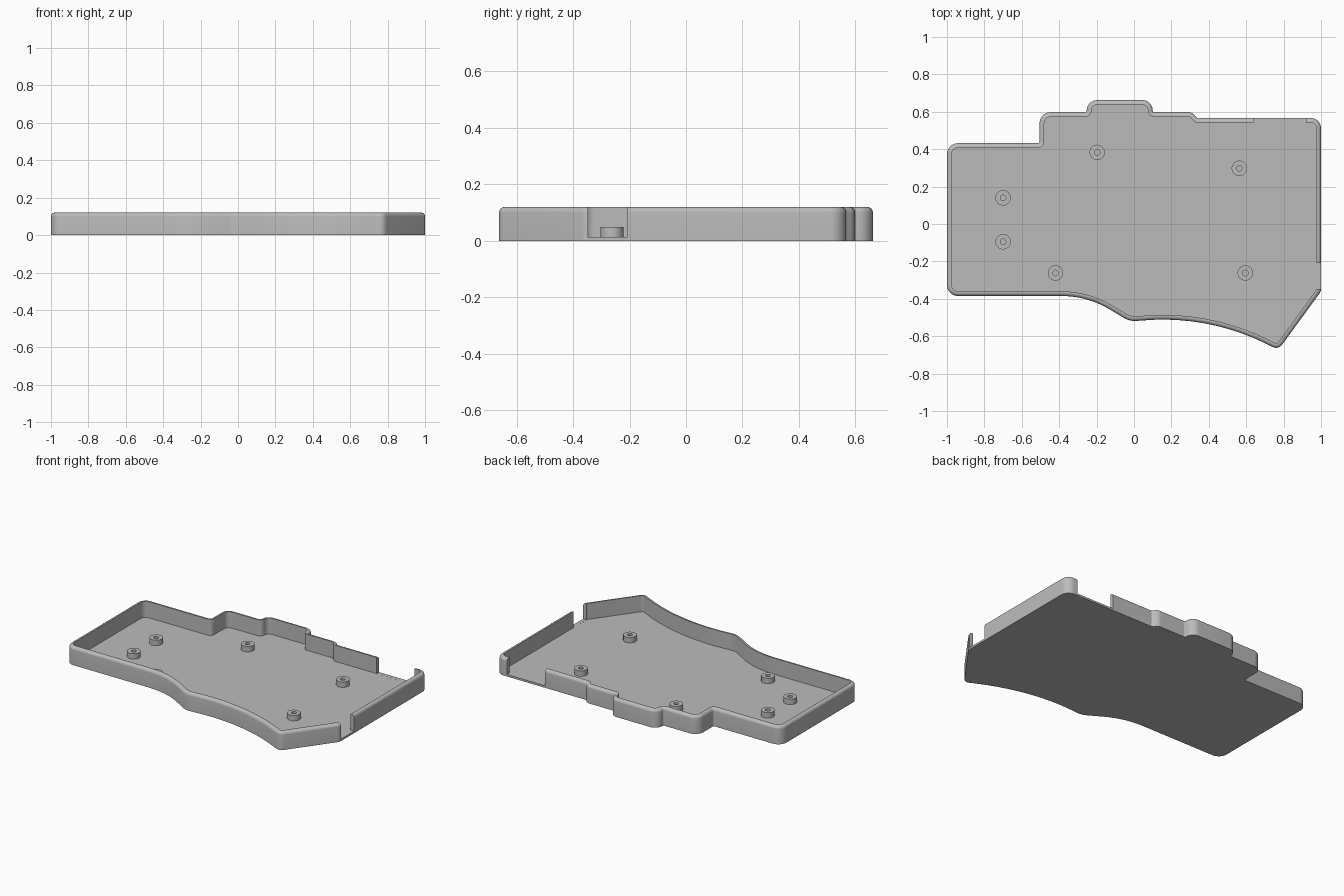
import bpy, bmesh, math
from mathutils import Vector

if "Cube" in bpy.data.objects:
    bpy.data.objects.remove(bpy.data.objects["Cube"], do_unlink=True)

HEIGHT, FLOOR, WALL, ROUND = 0.12, 0.013, 0.025, 0.02

grey = bpy.data.materials.new("plain grey")
grey.use_nodes = True
grey.diffuse_color = (0.5, 0.5, 0.5, 1)
grey.node_tree.nodes["Principled BSDF"].inputs["Base Color"].default_value = (0.5, 0.5, 0.5, 1)

# Case outline, counter-clockwise: corner x, corner y, fillet radius
CORNERS = [
    (-1, -0.385, 0.06), (-0.25, -0.385, 0.5), (-0.02, -0.522, 0.12),
    (0.39, -0.481, 1.25), (0.772, -0.673, 0.04), (1, -0.36, 0.04),
    (1, 0.567, 0.055), (0.337, 0.567, 0.01), (0.31, 0.598, 0.045),
    (0.1, 0.598, 0.008), (0.1, 0.662, 0.055), (-0.253, 0.662, 0.055),
    (-0.253, 0.598, 0.008), (-0.505, 0.598, 0.06), (-0.505, 0.432, 0.008),
    (-1, 0.432, 0.06),
]


def fillet_outline(corners, steps=10):
    """Replace every corner by an arc tangent to both of its sides."""
    points = []
    for i, (x, y, r) in enumerate(corners):
        p = Vector((x, y))
        a = (Vector(corners[i - 1][:2]) - p).normalized()
        b = (Vector(corners[(i + 1) % len(corners)][:2]) - p).normalized()
        half = a.angle(b) / 2
        centre = p + (a + b).normalized() * (r / math.sin(half))
        start = p + a * (r / math.tan(half)) - centre
        end = p + b * (r / math.tan(half)) - centre
        sweep = start.angle(end)
        for k in range(steps + 1):
            t = k / steps
            points.append(centre + (start * math.sin((1 - t) * sweep)
                                    + end * math.sin(t * sweep)) / math.sin(sweep))
    return points


def inset(points, d):
    """Move a closed outline inward by d."""
    result = []
    for i, p in enumerate(points):
        e1 = (p - points[i - 1]).normalized()
        e2 = (points[(i + 1) % len(points)] - p).normalized()
        n1, n2 = Vector((-e1.y, e1.x)), Vector((-e2.y, e2.x))
        result.append(p + (n1 + n2) * (d / (1 + n1.dot(n2))))
    return result


def bridge(bm, lower, upper):
    n = len(lower)
    for i in range(n):
        j = (i + 1) % n
        bm.faces.new((lower[i], lower[j], upper[j], upper[i]))


def make_object(name, bm):
    bmesh.ops.recalc_face_normals(bm, faces=bm.faces)
    mesh = bpy.data.meshes.new(name)
    bm.to_mesh(mesh)
    bm.free()
    mesh.materials.append(grey)
    ob = bpy.data.objects.new(name, mesh)
    bpy.context.collection.objects.link(ob)
    return ob


def activate(ob):
    bpy.ops.object.select_all(action="DESELECT")
    ob.select_set(True)
    bpy.context.view_layer.objects.active = ob


def smooth(ob):
    activate(ob)
    bpy.ops.object.shade_smooth_by_angle(angle=math.radians(30))


# Tray: loft of the wall section (inset, height) around the outline
section = [(0, 0)]
for k in range(7):
    a = k / 6 * math.pi / 2
    section.append((ROUND * (1 - math.cos(a)), HEIGHT - ROUND + ROUND * math.sin(a)))
section += [(WALL, HEIGHT), (WALL, FLOOR)]

outline = fillet_outline(CORNERS)
bm = bmesh.new()
rings = [[bm.verts.new((p.x, p.y, z)) for p in inset(outline, d)] for d, z in section]
for lower, upper in zip(rings, rings[1:]):
    bridge(bm, lower, upper)
bm.faces.new(list(reversed(rings[0])))
bm.faces.new(rings[-1])
tray = make_object("case_tray", bm)


# Openings in the side wall and the back wall, down to the floor
def cut_opening(x0, x1, y0, y1):
    bm = bmesh.new()
    bmesh.ops.create_cube(bm, size=1)
    z0, z1 = FLOOR + 0.0003, HEIGHT * 2
    for v in bm.verts:
        v.co = (x1 if v.co.x > 0 else x0, y1 if v.co.y > 0 else y0, z1 if v.co.z > 0 else z0)
    cutter = make_object("opening_cutter", bm)
    cutter.hide_render = True
    activate(tray)
    mod = tray.modifiers.new("opening", "BOOLEAN")
    mod.operation, mod.solver, mod.object = "DIFFERENCE", "EXACT", cutter
    bpy.ops.object.modifier_apply(modifier=mod.name)
    bpy.data.objects.remove(cutter, do_unlink=True)


cut_opening(0.94, 1.1, -0.348, -0.208)
cut_opening(0.64, 0.92, 0.52, 0.7)
smooth(tray)

# Screw standoffs: short hollow posts on the floor
POSTS = [(-0.7, 0.14), (-0.7, -0.095), (-0.42, -0.262),
         (-0.197, 0.383), (0.563, 0.298), (0.595, -0.262)]
for number, (x, y) in enumerate(POSTS, 1):
    bm = bmesh.new()
    loops = []
    for r, z in ((0.041, FLOOR), (0.041, 0.049), (0.015, 0.049), (0.015, FLOOR)):
        loops.append([bm.verts.new((x + r * math.cos(k * math.tau / 32),
                                    y + r * math.sin(k * math.tau / 32), z)) for k in range(32)])
    for i in range(4):
        bridge(bm, loops[i], loops[(i + 1) % 4])
    smooth(make_object(f"screw_standoff_{number}", bm))
